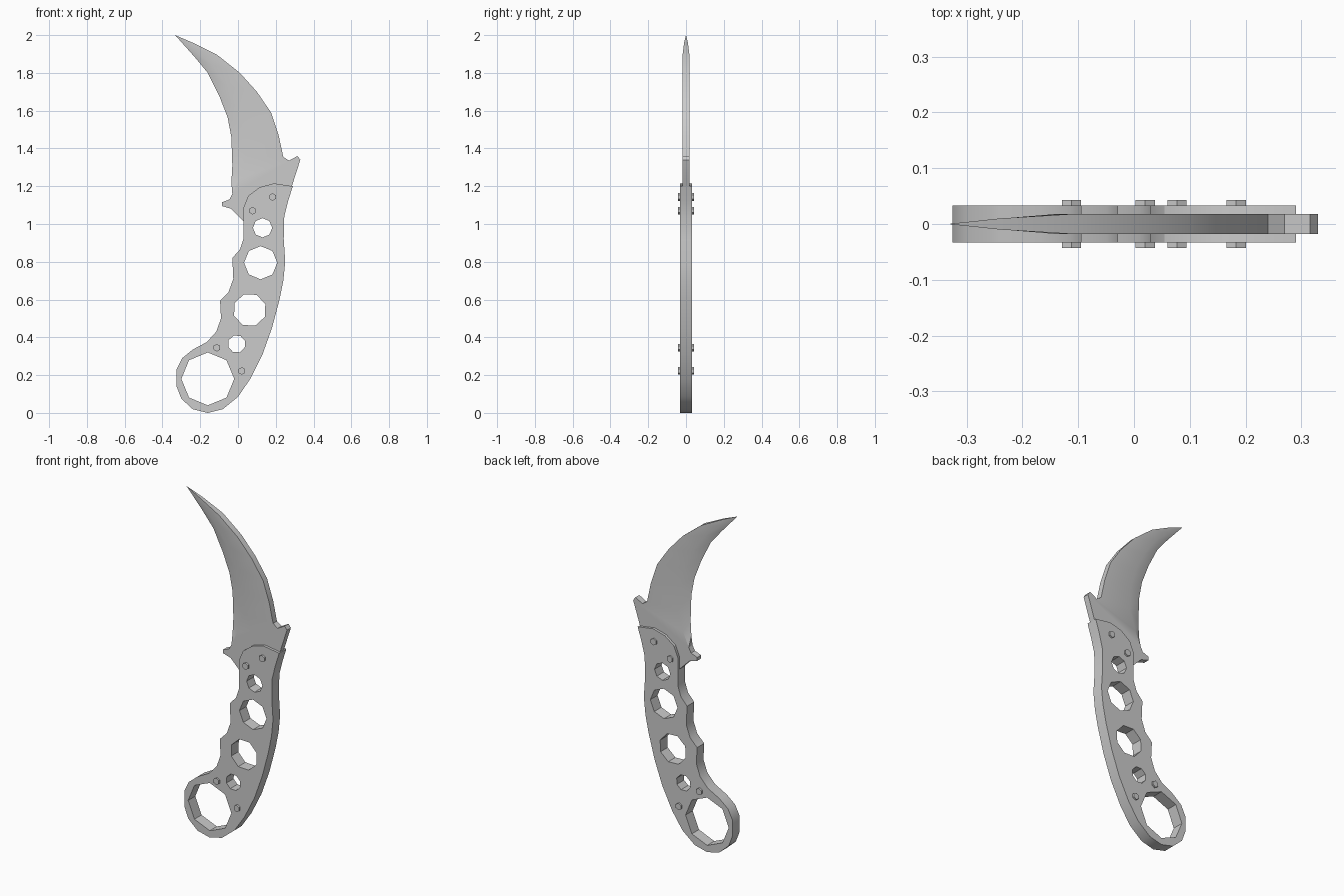
import bpy, bmesh
from math import radians, cos, sin, pi
from mathutils import Vector

cube = bpy.data.objects.get("Cube")
if cube:
    bpy.data.objects.remove(cube, do_unlink=True)

steel = bpy.data.materials.new("grey_steel")
steel.use_nodes = True
GREY = (0.6, 0.6, 0.6, 1)
steel.diffuse_color = GREY
steel.node_tree.nodes["Principled BSDF"].inputs["Base Color"].default_value = GREY


def finish(obj):
    """Weld, fix normals, assign the material and shade."""
    bm = bmesh.new()
    bm.from_mesh(obj.data)
    bmesh.ops.remove_doubles(bm, verts=bm.verts, dist=0.0002)
    bmesh.ops.recalc_face_normals(bm, faces=bm.faces)
    bm.to_mesh(obj.data)
    bm.free()
    obj.data.materials.clear()
    obj.data.materials.append(steel)
    bpy.ops.object.select_all(action='DESELECT')
    obj.select_set(True)
    bpy.context.view_layer.objects.active = obj
    bpy.ops.object.shade_smooth_by_angle(angle=radians(30))


def ring(x, z, r, sides=8, turn=0):
    return [(x + r * cos(radians(turn) + 2 * pi * i / sides),
             z + r * sin(radians(turn) + 2 * pi * i / sides)) for i in range(sides)]


def plate(name, loops, half):
    """Extruded flat shape; the loops after the first are holes."""
    curve = bpy.data.curves.new(name, 'CURVE')
    curve.dimensions = '2D'
    curve.fill_mode = 'BOTH'
    curve.extrude = half
    for loop in loops:
        spline = curve.splines.new('POLY')
        spline.points.add(len(loop) - 1)
        for p, (x, z) in zip(spline.points, loop):
            p.co = (x, z, 0, 1)
        spline.use_cyclic_u = True
    obj = bpy.data.objects.new(name, curve)
    bpy.context.collection.objects.link(obj)
    obj.rotation_euler.x = radians(90)
    bpy.ops.object.select_all(action='DESELECT')
    obj.select_set(True)
    bpy.context.view_layer.objects.active = obj
    bpy.ops.object.convert(target='MESH')
    finish(bpy.context.view_layer.objects.active)


# Handle: back curve, finger ring, finger grooves, rounded top
handle = [(.29, 1.2), (.265, 1.12), (.245, 1.04), (.242, .92), (.25, .8), (.24, .7),
          (.22, .6), (.18, .45), (.13, .31), (.065, .18), (0, .085), (-.08, .02),
          (-.16, 0), (-.24, .02), (-.3, .075), (-.325, .14), (-.325, .23),
          (-.295, .29), (-.24, .335), (-.165, .375), (-.115, .43), (-.09, .5),
          (-.095, .595), (-.05, .64), (-.025, .71), (-.03, .82), (.01, .865),
          (.03, .925), (.03, 1.09), (.055, 1.15), (.115, 1.195), (.19, 1.215)]
holes = [ring(-.16, .18, .14), ring(.13, .98, .051), ring(.12, .795, .088),
         ring(.062, .545, .088, turn=20), ring(-.007, .365, .047, turn=20)]
plate("handle", [handle] + holes, .033)

# Rivets through the handle
for i, (x, z) in enumerate([(.183, 1.143), (.077, 1.07), (-.112, .345), (.02, .222)]):
    plate(f"rivet_{i + 1}", [ring(x, z, .02, 6, 30)], .043)

# Blade: flat body from spine to ridge, then a bevel down to the cutting edge
T = .018
spine = [(.24, 1.355), (.215, 1.47), (.175, 1.59), (.1, 1.7), (.01, 1.8),
         (-.11, 1.895), (-.24, 1.96)]
edge = [(-.035, 1.22), (-.03, 1.31), (-.035, 1.46), (-.055, 1.565), (-.1, 1.68),
        (-.16, 1.8), (-.23, 1.885)]
blend = [.15, .3, .33, .36, .4, .45, .5]
thick = [T] * 6 + [.01]
ridge = [tuple(Vector(e).lerp(Vector(s), t)) for e, s, t in zip(edge, spine, blend)]
tip = (-.333, 2.0)
# Thumb hook, hidden tang and finger guard
hook = [(.27, 1.335), (.315, 1.36), (.33, 1.34), (.285, 1.2), (.23, 1.1), (.1, 1.06),
        (.035, 1.01), (-.035, 1.08), (-.085, 1.095), (-.085, 1.115), (-.045, 1.13),
        (-.03, 1.16)]

bm = bmesh.new()


def row(points, halves, side):
    return [bm.verts.new((x, side * h, z)) for (x, z), h in zip(points, halves)]


sharp = row(edge + [tip], [0] * 8, 1)
rims = []
for side in (-1, 1):
    s, r = row(spine, thick, side), row(ridge, thick, side)
    h = row(hook, [T] * len(hook), side)
    bm.faces.new([s[0]] + h + [r[0]])
    bm.faces.new((h[-1], sharp[0], r[0]))
    for i in range(len(s) - 1):
        bm.faces.new((s[i], r[i], r[i + 1], s[i + 1]))
        bm.faces.new((r[i], sharp[i], sharp[i + 1], r[i + 1]))
    bm.faces.new((s[-1], r[-1], sharp[-1]))
    bm.faces.new((r[-1], sharp[-2], sharp[-1]))
    rims.append(s[::-1] + h)
# Close the spine, hook and guard rim between both sides
a, b = rims
for i in range(len(a) - 1):
    bm.faces.new((a[i], a[i + 1], b[i + 1], b[i]))
bm.faces.new((a[0], b[0], sharp[-1]))
bm.faces.new((a[-1], b[-1], sharp[0]))
mesh = bpy.data.meshes.new("blade")
bm.to_mesh(mesh)
bm.free()
blade = bpy.data.objects.new("blade", mesh)
bpy.context.collection.objects.link(blade)
finish(blade)
